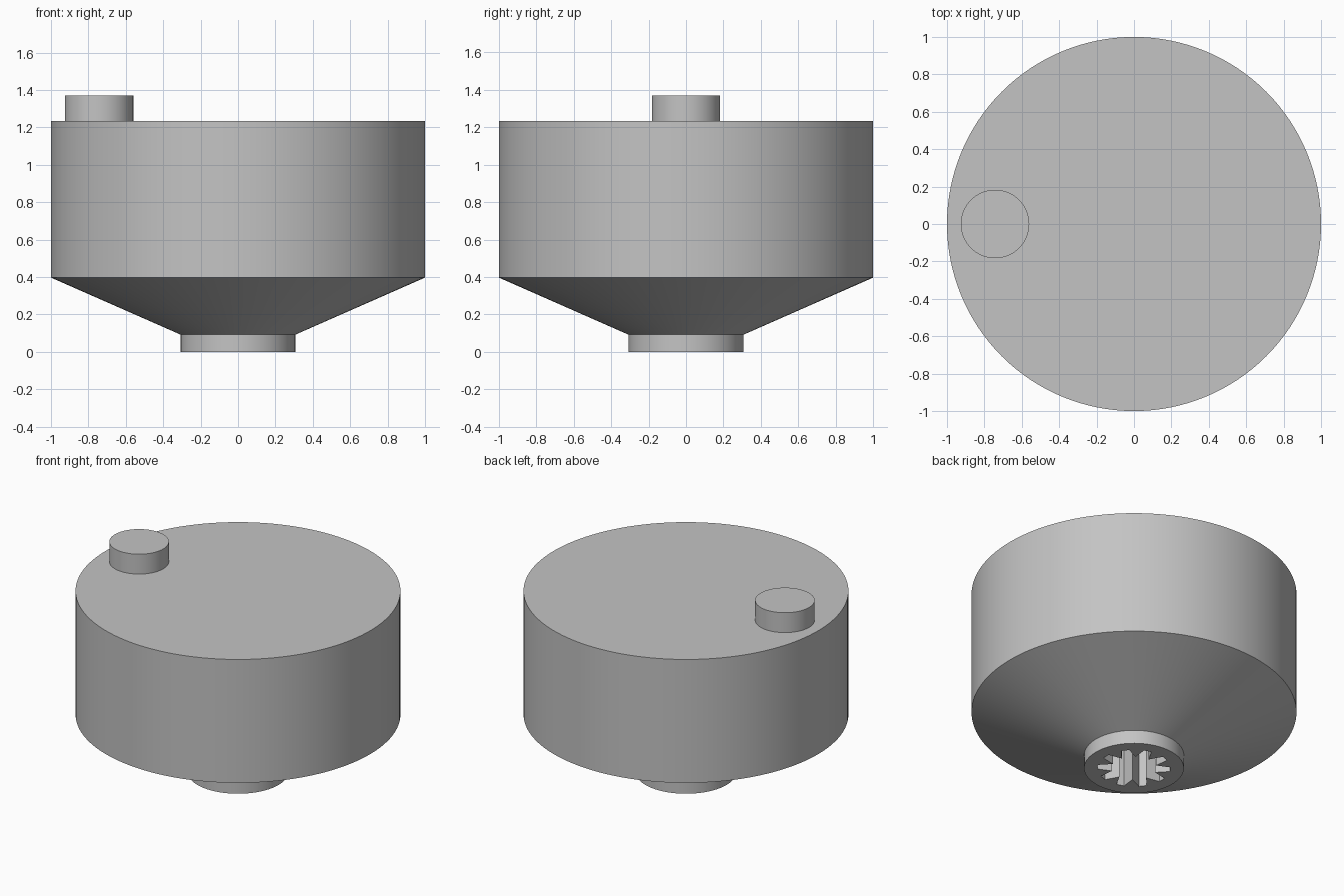
import bpy, bmesh
from math import cos, sin, pi, radians
from mathutils import Matrix, Vector

default = bpy.data.objects.get("Cube")
if default:
    bpy.data.objects.remove(default, do_unlink=True)

# Single flat colour
grey = bpy.data.materials.new("plain grey")
grey.use_nodes = True
grey.diffuse_color = (0.55, 0.55, 0.55, 1)
grey.node_tree.nodes["Principled BSDF"].inputs["Base Color"].default_value = (0.55, 0.55, 0.55, 1)

SEGMENTS = 128


def finish(name, bm):
    bmesh.ops.recalc_face_normals(bm, faces=bm.faces)
    mesh = bpy.data.meshes.new(name)
    bm.to_mesh(mesh)
    bm.free()
    mesh.materials.append(grey)
    obj = bpy.data.objects.new(name, mesh)
    bpy.context.collection.objects.link(obj)
    return obj


def activate(obj):
    bpy.ops.object.select_all(action="DESELECT")
    obj.select_set(True)
    bpy.context.view_layer.objects.active = obj


def turned(name, profile, centre=(0, 0)):
    """Solid of revolution from (radius, height) points, capped at both ends."""
    bm = bmesh.new()
    rings = []
    for r, z in profile:
        rings.append([bm.verts.new((centre[0] + r * cos(2 * pi * i / SEGMENTS),
                                    centre[1] + r * sin(2 * pi * i / SEGMENTS), z))
                      for i in range(SEGMENTS)])
    for low, high in zip(rings, rings[1:]):
        for i in range(SEGMENTS):
            j = (i + 1) % SEGMENTS
            bm.faces.new((low[i], low[j], high[j], high[i]))
    bm.faces.new(rings[0])
    bm.faces.new(rings[-1])
    return finish(name, bm)


def spline_cutter(teeth, inner, outer, half_tip, bottom, top):
    """Star-shaped prism with blunt tips and pointed valleys."""
    bm = bmesh.new()
    loop = []
    for i in range(teeth):
        turn = Matrix.Rotation(2 * pi * i / teeth, 3, "Z")
        valley = Matrix.Rotation(pi / teeth, 3, "Z") @ Vector((inner, 0, 0))
        for p in (Vector((outer, -half_tip, 0)), Vector((outer, half_tip, 0)), valley):
            loop.append(bm.verts.new(turn @ p + Vector((0, 0, bottom))))
    face = bm.faces.new(loop)
    grown = bmesh.ops.extrude_face_region(bm, geom=[face])["geom"]
    bmesh.ops.translate(bm, vec=(0, 0, top - bottom),
                        verts=[g for g in grown if isinstance(g, bmesh.types.BMVert)])
    return finish("socket_cutter", bm)


# Drum body with tapered underside and short neck
body = turned("body", [(0.307, 0), (0.307, 0.092), (1, 0.397), (1, 1.235)])

# Splined shaft socket cut up into the neck
cutter = spline_cutter(10, 0.14, 0.225, 0.025, -0.1, 0.5)
cutter.hide_render = True
cut = body.modifiers.new("socket", "BOOLEAN")
cut.operation = "DIFFERENCE"
cut.solver = "EXACT"
cut.object = cutter
activate(body)
bpy.ops.object.modifier_apply(modifier=cut.name)
bpy.data.objects.remove(cutter, do_unlink=True)

# Off-centre finger peg on the top face
peg = turned("finger_peg", [(0.183, 1.225), (0.183, 1.37)], centre=(-0.743, 0))

for obj in (body, peg):
    activate(obj)
    bpy.ops.object.shade_smooth_by_angle(angle=radians(30))
